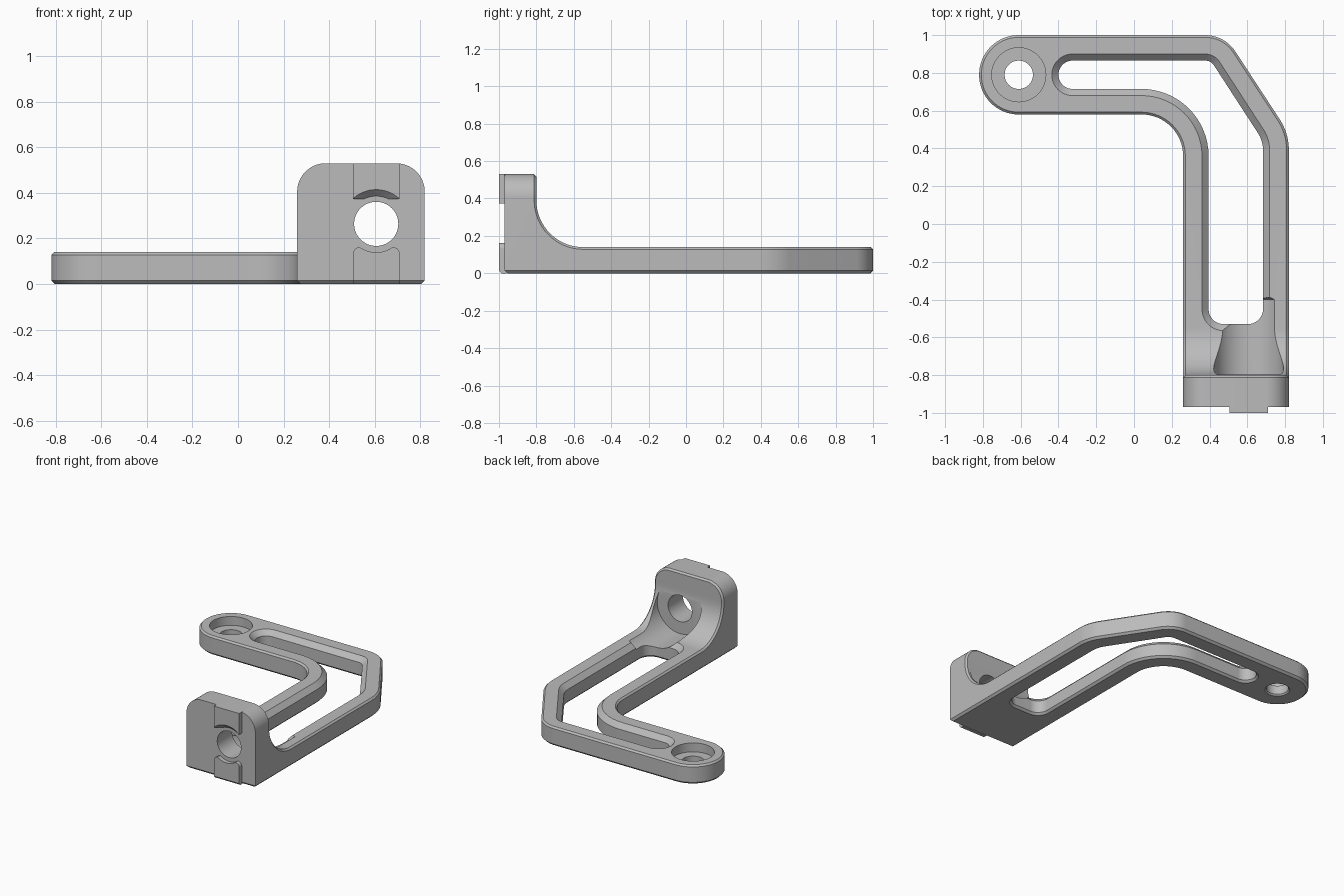
import bpy, bmesh, math
from mathutils import Vector, Matrix

if "Cube" in bpy.data.objects:
    bpy.data.objects.remove(bpy.data.objects["Cube"], do_unlink=True)

metal = bpy.data.materials.new("plain_grey")
metal.use_nodes = True
GREY = (0.5, 0.5, 0.5, 1)
metal.diffuse_color = GREY
metal.node_tree.nodes["Principled BSDF"].inputs["Base Color"].default_value = GREY

AXES = {
    "x": lambda u, v, w: (w, u, v),
    "y": lambda u, v, w: (u, w, v),
    "z": lambda u, v, w: (u, v, w),
}


def rounded(corners, steps=16):
    """Polygon with filleted corners, as (point, outward normal) pairs."""
    out = []
    pts = [Vector(c[:2]) for c in corners]
    for i, p in enumerate(pts):
        r = corners[i][2] if len(corners[i]) > 2 else 0
        a = (p - pts[i - 1]).normalized()
        b = (pts[(i + 1) % len(pts)] - p).normalized()
        na, nb = Vector((a.y, -a.x)), Vector((b.y, -b.x))
        if r == 0:
            out.append((p, (na + nb) / (1 + na.dot(nb))))
            continue
        turn = math.atan2(a.x * b.y - a.y * b.x, a.dot(b))
        side = math.copysign(r, turn)
        centre = p - a * r * math.tan(abs(turn) / 2) - na * side
        for k in range(steps + 1):
            n = Matrix.Rotation(turn * k / steps, 2) @ na
            out.append((centre + n * side, n))
    return out


def circle(x, y, r):
    q = r * 0.9999
    return rounded([(x - r, y - r, q), (x + r, y - r, q), (x + r, y + r, q), (x - r, y + r, q)])


def loft(name, outline, layers, axis="z"):
    """Solid through copies of an outline, each layer given as (offset, height)."""
    bm = bmesh.new()
    rings = []
    for offset, w in layers:
        flat = [p + n * offset for p, n in outline]
        rings.append([bm.verts.new(AXES[axis](p.x, p.y, w)) for p in flat])
    for lo, hi in zip(rings, rings[1:]):
        for i in range(len(lo)):
            bm.faces.new((lo[i - 1], lo[i], hi[i], hi[i - 1]))
    bm.faces.new(rings[0])
    bm.faces.new(rings[-1])
    bmesh.ops.remove_doubles(bm, verts=bm.verts, dist=0.0002)
    bmesh.ops.recalc_face_normals(bm, faces=bm.faces)
    mesh = bpy.data.meshes.new(name)
    bm.to_mesh(mesh)
    bm.free()
    ob = bpy.data.objects.new(name, mesh)
    bpy.context.collection.objects.link(ob)
    return ob


def carve(ob, cutter, operation="DIFFERENCE"):
    mod = ob.modifiers.new("carve", "BOOLEAN")
    mod.operation, mod.solver, mod.object = operation, "EXACT", cutter
    bpy.context.view_layer.update()
    graph = bpy.context.evaluated_depsgraph_get()
    mesh = bpy.data.meshes.new_from_object(ob.evaluated_get(graph))
    ob.modifiers.clear()
    ob.data = mesh
    bpy.data.objects.remove(cutter, do_unlink=True)


def chamfer_rim(ob, width):
    """Chamfer the sharp upper rim, leaving the front face and base alone."""
    bm = bmesh.new()
    bm.from_mesh(ob.data)
    bmesh.ops.remove_doubles(bm, verts=bm.verts, dist=0.0003)
    rim = []
    for e in bm.edges:
        mid = (e.verts[0].co + e.verts[1].co) / 2
        if mid.z > 0.13 and mid.y > -0.9 and e.calc_face_angle_signed(0) > 0.9:
            rim.append(e)
    bmesh.ops.bevel(bm, geom=rim, offset=width, offset_type="OFFSET", segments=1,
                    profile=0.5, affect="EDGES", clamp_overlap=False)
    bm.to_mesh(ob.data)
    bm.free()


# Bracket body: bent arm outline cut to the side profile
arm = rounded([(-0.82, 0.58, 0.209), (0.26, 0.58, 0.22), (0.26, -0.97), (0.82, -0.97),
               (0.82, 0.48, 0.3), (0.48, 1, 0.19), (-0.82, 1, 0.209)])
body = loft("bracket_body", arm, [(-0.015, 0), (0, 0.015), (0, 0.7)])
side = rounded([(-1.2, -0.1), (1.2, -0.1), (1.2, 0.14), (-0.8, 0.14, 0.25), (-0.8, 0.53), (-1.2, 0.53)])
carve(body, loft("side_cutter", side, [(0, -1.5), (0, 1.5)], "x"), "INTERSECT")

# Rounded top corners of the upright block
corner = [(0.8201, 0.3), (0.9, 0.3), (0.9, 0.6), (0.6, 0.6), (0.6, 0.5301), (0.8201, 0.5301, 0.125)]
for flip in (False, True):
    pts = [(1.08 - c[0], *c[1:]) if flip else c for c in corner]
    carve(body, loft("corner_cutter", rounded(pts), [(0, -1.2), (0, -0.4)], "y"))
chamfer_rim(body, 0.012)

# Long slot following the arm, chamfered above and below
slot = rounded([(-0.4, 0.715, 0.0749), (0.395, 0.715, 0.355), (0.395, -0.53, 0.08), (0.683, -0.53, 0.08),
                (0.683, 0.44, 0.165), (0.407, 0.865, 0.055), (-0.4, 0.865, 0.0749)])
carve(body, loft("slot_cutter", slot,
                 [(0.035, -0.02), (0, 0.015), (0, 0.105), (0.035, 0.14), (0.035, 0.3)]))

# Counterbored hole at the arm end
carve(body, loft("end_bore", circle(-0.61, 0.79, 0.143), [(0, 0.075), (0, 0.3)]))
carve(body, loft("end_hole", circle(-0.61, 0.79, 0.075), [(0.03, -0.02), (0, 0.01), (0, 0.2)]))

# Bolt hole through the block, with a clearance bore behind it
HX, HZ = 0.607, 0.264
carve(body, loft("bolt_bore", circle(HX, HZ, 0.185), [(0, -0.797), (0, -0.4), (-0.06, -0.36)], "y"))
carve(body, loft("bolt_hole", circle(HX, HZ, 0.097), [(0, -1.2), (0, -0.6)], "y"))

# Locating tabs on the front face
lower = rounded([(0.505, 0), (0.71, 0), (0.71, 0.162, 0.03), (0.505, 0.162, 0.03)])
lower_tab = loft("lower_tab", lower, [(0, -1), (0, -0.96)], "y")
carve(lower_tab, loft("tab_cutter", circle(HX, HZ, 0.125), [(0, -1.1), (0, -0.9)], "y"))
foot = rounded([(-1.1, -0.1), (-0.9, -0.1), (-0.9, 0), (-0.985, 0), (-1.005, 0.02), (-1.1, 0.02)])
carve(lower_tab, loft("foot_cutter", foot, [(0, 0), (0, 1)], "x"))
upper = rounded([(0.505, 0.374), (0.71, 0.374), (0.71, 0.53), (0.505, 0.53)])
upper_tab = loft("upper_tab", upper, [(0, -1), (0, -0.96)], "y")
carve(upper_tab, loft("tab_cutter", circle(HX, HZ, 0.122), [(0.038, -1.01), (0, -0.97), (0, -0.9)], "y"))

# Finish
bpy.ops.object.select_all(action="DESELECT")
for ob in (body, lower_tab, upper_tab):
    ob.data.materials.clear()
    ob.data.materials.append(metal)
    ob.select_set(True)
    bpy.context.view_layer.objects.active = ob
bpy.ops.object.shade_smooth_by_angle(angle=0.5)
